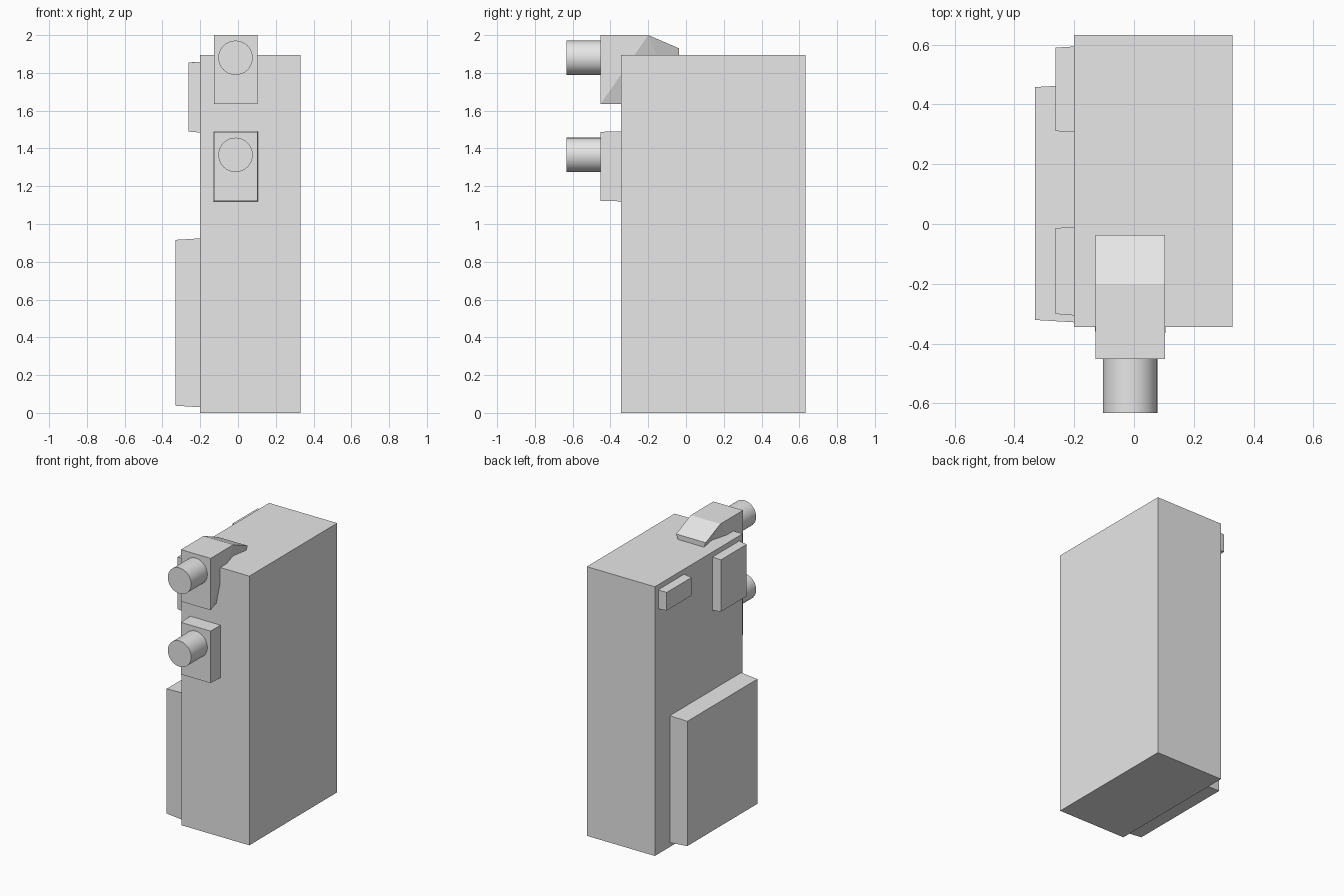
import bpy, bmesh, math
from mathutils import Matrix, Vector

cube = bpy.data.objects.get("Cube")
if cube:
    bpy.data.objects.remove(cube, do_unlink=True)

GREY = (0.8, 0.8, 0.8, 1.0)
grey = bpy.data.materials.new("plain grey")
grey.use_nodes = True
grey.diffuse_color = GREY
grey.node_tree.nodes["Principled BSDF"].inputs["Base Color"].default_value = GREY


def finish(name, bm):
    bmesh.ops.recalc_face_normals(bm, faces=bm.faces)
    mesh = bpy.data.meshes.new(name)
    bm.to_mesh(mesh)
    bm.free()
    mesh.materials.append(grey)
    obj = bpy.data.objects.new(name, mesh)
    bpy.context.collection.objects.link(obj)
    return obj


def block(name, low, high, adjust=None):
    """Box between two corners; adjust(v, centre) may reshape the vertices."""
    low, high = Vector(low), Vector(high)
    centre, size = (low + high) / 2, high - low
    bm = bmesh.new()
    bmesh.ops.create_cube(bm, size=1)
    for v in bm.verts:
        v.co = centre + v.co * size
        if adjust:
            adjust(v, centre)
    return finish(name, bm)


def side_taper(amount):
    """Draw the outer (-x) face in along y and z."""
    def adjust(v, centre):
        if v.co.x < centre.x:
            for axis in (1, 2):
                v.co[axis] -= math.copysign(amount, v.co[axis] - centre[axis])
    return adjust


def back_flare(v, centre):
    if v.co.y > centre.y:
        for axis in (0, 2):
            v.co[axis] += math.copysign(0.002, v.co[axis] - centre[axis])


def knob(name, z):
    bm = bmesh.new()
    place = Matrix.Translation((-0.013, -0.531, z)) @ Matrix.Rotation(math.pi / 2, 4, 'X')
    bmesh.ops.create_cone(bm, cap_ends=True, cap_tris=True, segments=32,
                          radius1=0.091, radius2=0.091, depth=0.202, matrix=place)
    obj = finish(name, bm)
    bpy.ops.object.select_all(action='DESELECT')
    bpy.context.view_layer.objects.active = obj
    obj.select_set(True)
    bpy.ops.object.shade_smooth_by_angle(angle=math.radians(40))


# Main case
block("body", (-0.2, -0.345, 0), (0.33, 0.632, 1.895))

# Plates on the right side
block("large_side_panel", (-0.331, -0.329, 0.03), (-0.199, 0.466, 0.924), side_taper(0.008))
block("tall_side_plate", (-0.262, -0.306, 1.484), (-0.199, -0.009, 1.859), side_taper(0.005))
block("short_side_plate", (-0.262, 0.307, 1.724), (-0.199, 0.594, 1.859), side_taper(0.004))

# Lower front mount
block("lower_mount", (-0.128, -0.452, 1.122), (0.103, -0.34, 1.488), back_flare)

# Upper mount: hooks over the top edge, its sides closing to a point inside the case
bm = bmesh.new()
profile = [(-0.452, 1.635), (-0.452, 2.0), (-0.2, 2.0), (-0.037, 1.93)]
left, right = ([bm.verts.new((x, y, z)) for y, z in profile] for x in (-0.128, 0.103))
tip = bm.verts.new((-0.013, -0.04, 1.635))
for i in range(3):
    bm.faces.new((left[i], left[i + 1], right[i + 1], right[i]))
for a, b, c, d in (left, right):
    bm.faces.new((a, b, c))
    bm.faces.new((a, c, tip))
    bm.faces.new((c, d, tip))
bm.faces.new((left[3], right[3], tip))
bm.faces.new((left[0], right[0], tip))
finish("upper_mount", bm)

# Round knobs
knob("upper_knob", 1.88)
knob("lower_knob", 1.366)
